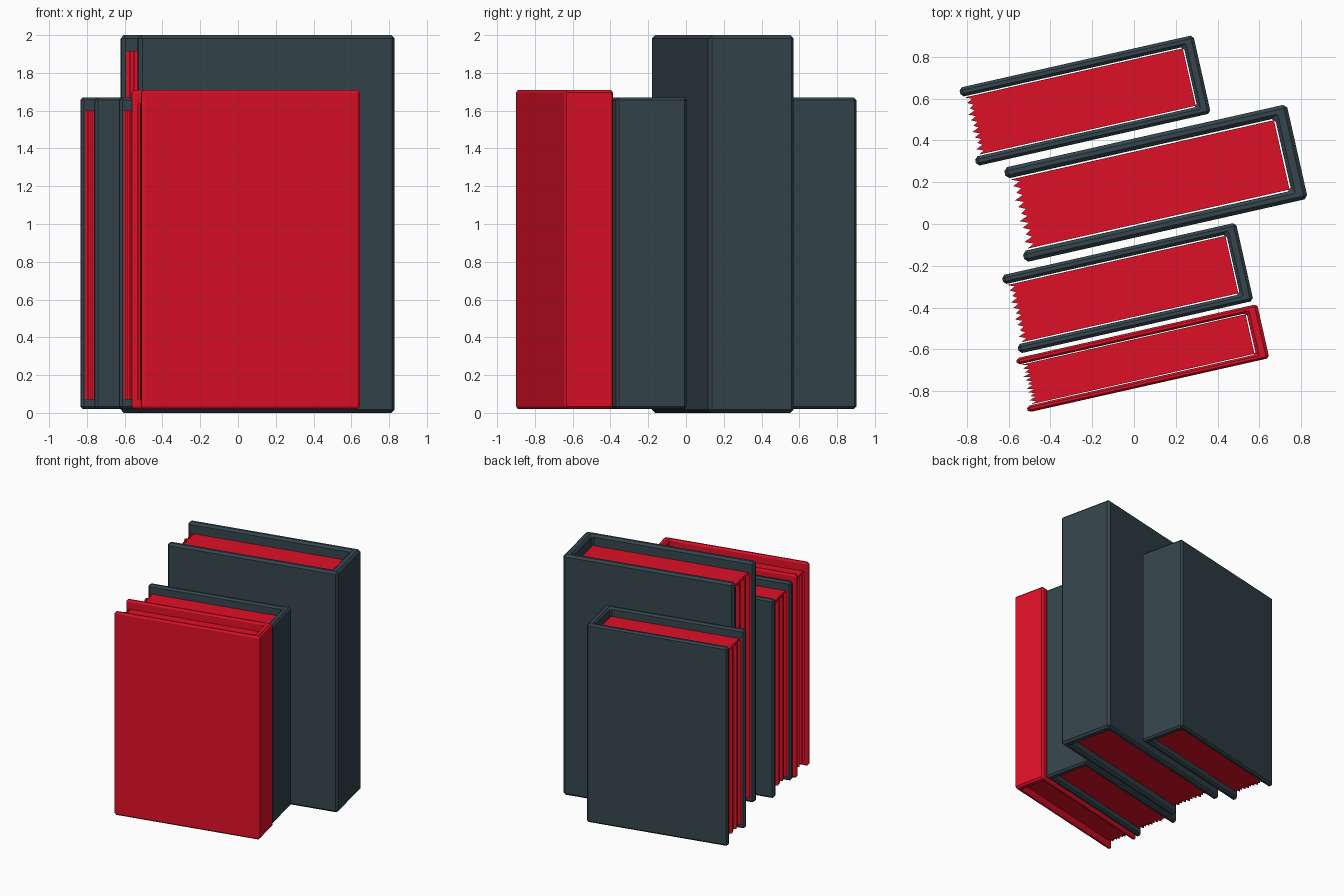
import bpy, bmesh, math

if "Cube" in bpy.data.objects:
    bpy.data.objects.remove(bpy.data.objects["Cube"])

TILT = math.radians(12.7)
L, T, H = 1.15, 0.384, 1.65      # base book: length, thickness, height
BOARD, SPINE, GAP = 0.045, 0.057, 0.006


def material(name, rgb):
    m = bpy.data.materials.new(name)
    m.diffuse_color = (*rgb, 1)
    m.use_nodes = True
    m.node_tree.nodes["Principled BSDF"].inputs["Base Color"].default_value = m.diffuse_color
    return m


dark = material("dark_slate", (0.035, 0.06, 0.073))
red = material("red", (0.74, 0.005, 0.02))


def prism(name, outline, z0, z1, mat):
    """Extrude a plan outline upward from z0 to z1."""
    bm = bmesh.new()
    face = bm.faces.new([bm.verts.new((x, y, z0)) for x, y in outline])
    top = bmesh.ops.extrude_face_region(bm, geom=[face])["geom"]
    bmesh.ops.translate(bm, vec=(0, 0, z1 - z0),
                        verts=[g for g in top if isinstance(g, bmesh.types.BMVert)])
    bmesh.ops.recalc_face_normals(bm, faces=bm.faces)
    mesh = bpy.data.meshes.new(name)
    bm.to_mesh(mesh)
    bm.free()
    mesh.materials.append(mat)
    ob = bpy.data.objects.new(name, mesh)
    bpy.context.collection.objects.link(ob)
    return ob


def book(name, loc, scale, mat):
    # Cover: U-shaped section with chamfered edges
    x, y = L / 2, T / 2
    yi, xi = y - BOARD, x - SPINE
    cover = prism(name + "_cover",
                  [(-x, -y), (x, -y), (x, y), (-x, y),
                   (-x, yi), (xi, yi), (xi, -yi), (-x, -yi)], 0, H, mat)
    bev = cover.modifiers.new("chamfer", "BEVEL")
    bev.width = 0.014
    bev.segments = 1

    # Page block: zigzag fore edge, slightly uneven teeth
    yp, xp, teeth = yi - GAP, xi - GAP, 10
    outline = [(xp, -yp), (xp, yp)]
    for i in range(2 * teeth + 1):
        inset = 0.05 if i % 2 else 0.016 + 0.006 * (i // 2 % 3)
        outline.append((-x + inset, yp - i * yp / teeth))
    pages = prism(name + "_pages", outline, 0.05, H - 0.07, red)

    for ob in (cover, pages):
        ob.location = loc
        ob.scale = scale
        ob.rotation_euler.z = TILT


book("back_book", (-0.235, 0.591, 0.02), (1, 1, 1), dark)
book("tall_book", (0.104, 0.195, 0), (1.208, 1.208, 2 / H), dark)
book("middle_book", (-0.031, -0.307, 0.02), (1, 1, 1), dark)
book("front_book", (0.041, -0.643, 0.02), (1.03, 0.69, 1.024), red)
